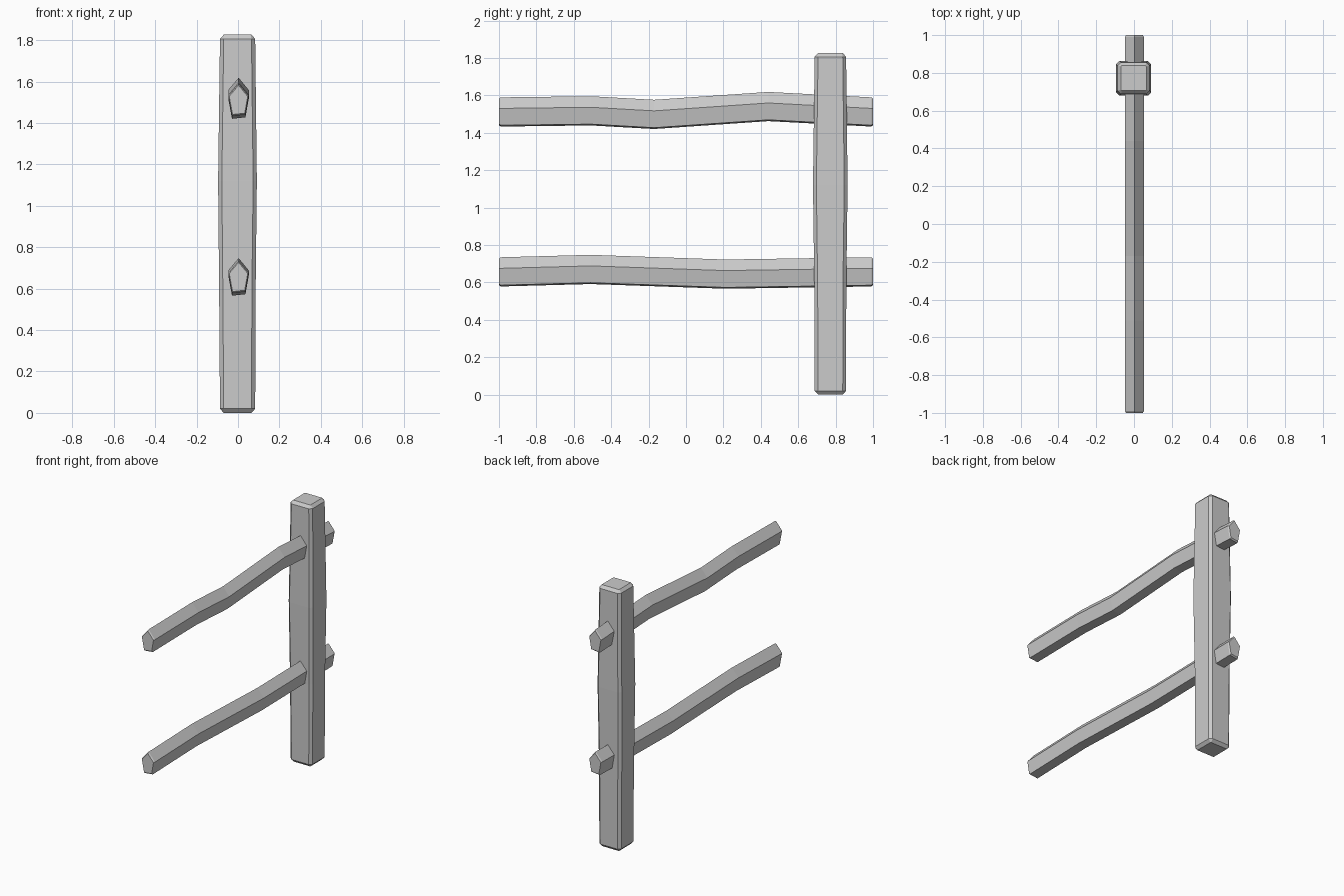
import bpy, bmesh

if "Cube" in bpy.data.objects:
    bpy.data.objects.remove(bpy.data.objects["Cube"])


def loft(name, rings):
    """Skin a list of equal-length point rings and cap both ends."""
    bm = bmesh.new()
    loops = [[bm.verts.new(p) for p in ring] for ring in rings]
    n = len(rings[0])
    for a, b in zip(loops, loops[1:]):
        for i in range(n):
            j = (i + 1) % n
            bm.faces.new((a[i], a[j], b[j], b[i]))
    bm.faces.new(loops[0][::-1])
    bm.faces.new(loops[-1])
    bmesh.ops.recalc_face_normals(bm, faces=bm.faces)
    mesh = bpy.data.meshes.new(name)
    bm.to_mesh(mesh)
    bm.free()
    ob = bpy.data.objects.new(name, mesh)
    bpy.context.collection.objects.link(ob)
    return ob


# Upright post: chamfered square section, slightly swollen at mid height
def post_ring(z, x0, x1, y0, y1, c=0.018):
    return [(x0 + c, y0, z), (x1 - c, y0, z), (x1, y0 + c, z), (x1, y1 - c, z),
            (x1 - c, y1, z), (x0 + c, y1, z), (x0, y1 - c, z), (x0, y0 + c, z)]


loft("post", [
    post_ring(0.0, -0.069, 0.065, 0.706, 0.838, 0.004),
    post_ring(0.02, -0.087, 0.083, 0.688, 0.856),
    post_ring(0.58, -0.091, 0.085, 0.686, 0.857),
    post_ring(1.12, -0.096, 0.091, 0.679, 0.864),
    post_ring(1.806, -0.087, 0.083, 0.688, 0.856),
    post_ring(1.826, -0.069, 0.065, 0.706, 0.838, 0.004),
])

# Rails: five-sided section (x, z) swept along y with a gentle waver
SECTION = [(0.003, 0.078), (-0.047, 0.019), (-0.029, -0.078),
           (0.036, -0.071), (0.052, 0.019)]


def rail_ring(y, z, s=1.0):
    return [(x * s, y, z + dz * s) for x, dz in SECTION]


def rail(name, height, waver):
    rings = [rail_ring(-1.0, height, 0.9), rail_ring(-0.991, height)]
    rings += [rail_ring(y, height + dz) for y, dz in waver]
    rings += [rail_ring(0.991, height), rail_ring(1.0, height, 0.9)]
    loft(name, rings)


rail("upper_rail", 1.511, [(-0.51, 0.006), (-0.17, -0.013), (0.44, 0.029)])
rail("lower_rail", 0.656, [(-0.51, 0.013), (0.21, -0.012)])
